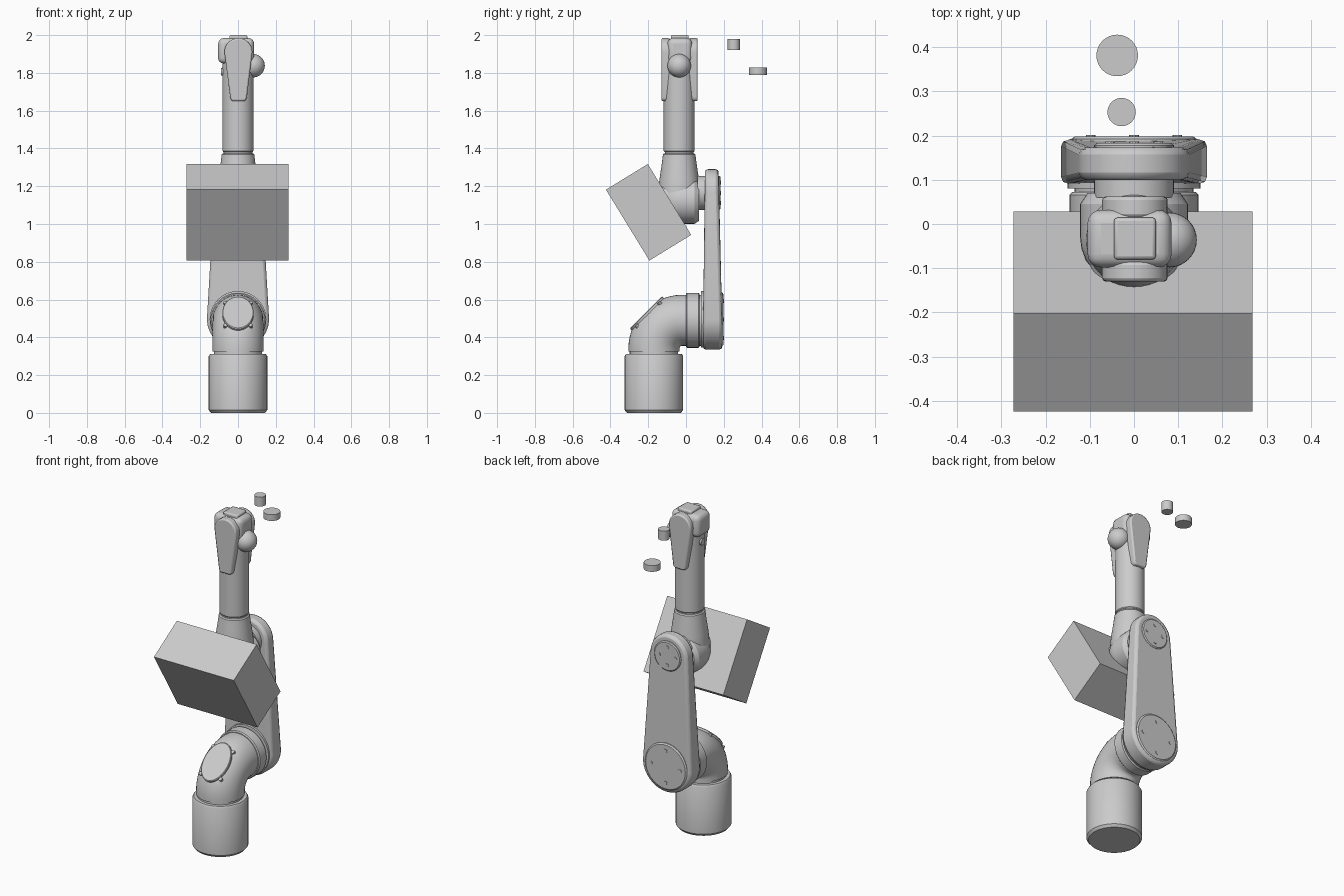
import bpy, bmesh
from math import sin, cos, pi, radians
from mathutils import Vector

if "Cube" in bpy.data.objects:
    bpy.data.objects.remove(bpy.data.objects["Cube"])

N = 40


def finish(name, bm, smooth=True, bevel=0.0, segs=2):
    bmesh.ops.recalc_face_normals(bm, faces=bm.faces)
    me = bpy.data.meshes.new(name)
    bm.to_mesh(me)
    bm.free()
    ob = bpy.data.objects.new(name, me)
    bpy.context.collection.objects.link(ob)
    if bevel:
        m = ob.modifiers.new("bevel", 'BEVEL')
        m.width, m.segments, m.limit_method = bevel, segs, 'ANGLE'
    if smooth:
        bpy.ops.object.select_all(action='DESELECT')
        ob.select_set(True)
        bpy.context.view_layer.objects.active = ob
        bpy.ops.object.shade_smooth_by_angle(angle=radians(32))
    return ob


def skin(bm, rings):
    """Join rings of points into a capped tube."""
    vs = [[bm.verts.new(p) for p in r] for r in rings]
    n = len(vs[0])
    for a, b in zip(vs, vs[1:]):
        for i in range(n):
            j = (i + 1) % n
            bm.faces.new((a[i], a[j], b[j], b[i]))
    bm.faces.new(vs[0])
    bm.faces.new(vs[-1])


def lathe(name, profile, loc, axis=(0, 0, 1), scale=(1, 1), n=N):
    """Revolve (radius, height) pairs around an axis through loc."""
    q = Vector(axis).to_track_quat('Z', 'Y')
    bm = bmesh.new()
    skin(bm, [[Vector(loc) + q @ Vector((r * scale[0] * cos(2 * pi * i / n),
                                         r * scale[1] * sin(2 * pi * i / n), h))
               for i in range(n)] for r, h in profile])
    return finish(name, bm)


def plate(name, outline, y_range, bevel):
    """Extrude an x-z outline along y; y_range(z) gives front and back."""
    bm = bmesh.new()
    skin(bm, [[(x, y_range(z)[k], z) for x, z in outline] for k in (0, 1)])
    return finish(name, bm, bevel=bevel)


def box(name, size, loc, tilt=0.0, bevel=0.0, segs=2):
    bm = bmesh.new()
    bmesh.ops.create_cube(bm, size=1)
    bmesh.ops.scale(bm, vec=size, verts=bm.verts)
    ob = finish(name, bm, bool(bevel), bevel, segs)
    ob.location, ob.rotation_euler.x = loc, tilt
    return ob


def arc(cx, cz, r, a0, a1, n=16):
    return [(cx + r * cos(radians(a0 + (a1 - a0) * i / n)),
             cz + r * sin(radians(a0 + (a1 - a0) * i / n))) for i in range(n + 1)]


def bolts(name, cx, cz, y, ring, count, a0):
    for i in range(count):
        a = radians(a0) + 2 * pi * i / count
        lathe(f"{name}_{i}", [(0.011, 0), (0.011, 0.004)],
              (cx + ring * cos(a), y, cz + ring * sin(a)), (0, 1, 0), n=10)


Y = (0, 1, 0)

# base drum with swivel neck
lathe("base", [(0.143, 0), (0.155, 0.015), (0.155, 0.3), (0.148, 0.312)], (0, -0.17, 0))
lathe("base_neck", [(0.128, 0.3), (0.128, 0.34)], (0, -0.17, 0))

# shoulder elbow pipe, sliced flat on the outer corner
bm = bmesh.new()
C, R, r = Vector((0, -0.02, 0.34)), 0.15, 0.135
rings = []
path = [(0, -0.015)] + [(radians(90 * i / 14), 0) for i in range(15)] + [(pi / 2, 0.03)]
for a, ext in path:
    out, tan = Vector((0, -cos(a), sin(a))), Vector((0, sin(a), cos(a)))
    rings.append([C + out * (R + r * cos(2 * pi * i / N)) + tan * ext
                  + Vector((r * sin(2 * pi * i / N), 0, 0)) for i in range(N)])
skin(bm, rings)
d = Vector((0, -1, 1)).normalized()
cut = bmesh.ops.bisect_plane(bm, geom=bm.verts[:] + bm.edges[:] + bm.faces[:],
                             plane_co=C + d * 0.26, plane_no=d, clear_outer=True)
bmesh.ops.holes_fill(bm, edges=[e for e in bm.edges if e.is_boundary])
finish("shoulder_elbow", bm)
P = C + d * 0.25
lathe("elbow_cover", [(1, 0), (1, 0.018), (0.96, 0.022)], P, d, scale=(0.083, 0.121))
up = Vector((0, 1, 1)).normalized()
for i, (sx, su) in enumerate([(-1, -1), (1, -1), (-1, 1), (1, 1)]):
    lathe(f"elbow_bolt_{i}", [(0.011, -0.02), (0.011, 0.013)],
          P + Vector((sx * 0.066, 0, 0)) + up * su * 0.085, d, n=10)

# shoulder flange and joint
lathe("shoulder_flange", [(0.14, 0), (0.146, 0.006), (0.146, 0.066), (0.14, 0.072)], (0, 0, 0.49), Y)
lathe("shoulder_joint", [(0.135, 0.06), (0.135, 0.1)], (0, 0, 0.49), Y)
lathe("shoulder_ring", [(0.15, 0.08), (0.15, 0.1)], (0, 0, 0.495), Y)

# lower arm link, tapering in width and thickness
outline = arc(0, 0.5, 0.165, 183, 357) + arc(0, 1.165, 0.125, 3, 177)


def link_y(z):
    t = max(0, min(1, (z - 0.5) / 0.66))
    return 0.09 + 0.01 * t, 0.192 - 0.019 * t


plate("lower_arm", outline, link_y, 0.016)
lathe("lower_pivot_cap", [(0.142, 0.17), (0.142, 0.192), (0.134, 0.198)], (0, 0, 0.495), Y)
lathe("upper_pivot_cap", [(0.09, 0.06), (0.09, 0.178), (0.084, 0.183)], (0, 0, 1.165), Y)
bolts("lower_pivot_bolt", 0, 0.495, 0.197, 0.098, 4, 90)
bolts("upper_pivot_bolt", 0, 1.165, 0.182, 0.055, 4, 0)

# upper elbow housing: round-ended barrel lying along y
dome = [(0.122 * sin(radians(a)), -0.03 - 0.115 * cos(radians(a))) for a in (4, 15, 27, 39, 51, 63, 77, 90)]
lathe("elbow_housing", dome + [(0.122, 0.045), (0.105, 0.07)], (0, 0, 1.123), Y)

# motor box and its tilted mount
tilt = radians(31.5)
box("motor_box", (0.54, 0.26, 0.44), (-0.002, -0.198, 1.062), tilt)
lathe("motor_mount", [(0.1, 0), (0.1, 0.16)], (0, -0.13, 1.1), (0, cos(tilt), sin(tilt)))

# forearm cone, neck ring and tube
lathe("forearm_cone", [(0.112, 1.12), (0.108, 1.2), (0.105, 1.24), (0.068, 1.37)][:2]
      + [(0.104, 1.24), (0.092, 1.32), (0.086, 1.368), (0.08, 1.374)], (0, -0.036, 0))
lathe("forearm_neck", [(0.076, 1.36), (0.076, 1.39)], (0, -0.036, 0))
lathe("forearm_tube", [(0.078, 1.382), (0.082, 1.387), (0.082, 1.9)], (0, -0.036, 0))

# wrist head, cap, ball and side button
box("wrist_head", (0.19, 0.13, 0.135), (-0.01, -0.033, 1.917), bevel=0.03, segs=4)
box("wrist_cap", (0.095, 0.095, 0.06), (0.002, -0.033, 1.97), bevel=0.008)
bm = bmesh.new()
bmesh.ops.create_uvsphere(bm, u_segments=32, v_segments=18, radius=0.062)
finish("wrist_ball", bm).location = (0.08, -0.036, 1.838)
lathe("side_button", [(0.02, 0), (0.02, 0.02)], (-0.07, -0.036, 1.805), (-1, 0, 0), n=16)

# teardrop wrist covers on both sides
drop = [(0.035, 1.65), (0.046, 1.662)] + arc(0.002, 1.91, 0.074, 0, 180) + [(-0.04, 1.662), (-0.03, 1.65)]
for name, a, b in (("wrist_cover_front", -0.13, -0.085), ("wrist_cover_back", 0.015, 0.062)):
    plate(name, drop, lambda z: (a, b), 0.01)

# loose discs
lathe("small_disc", [(0.032, 1.922), (0.032, 1.98)], (-0.028, 0.253, 0), n=32)
lathe("large_disc", [(0.047, 1.79), (0.047, 1.828)], (-0.038, 0.381, 0), n=32)
